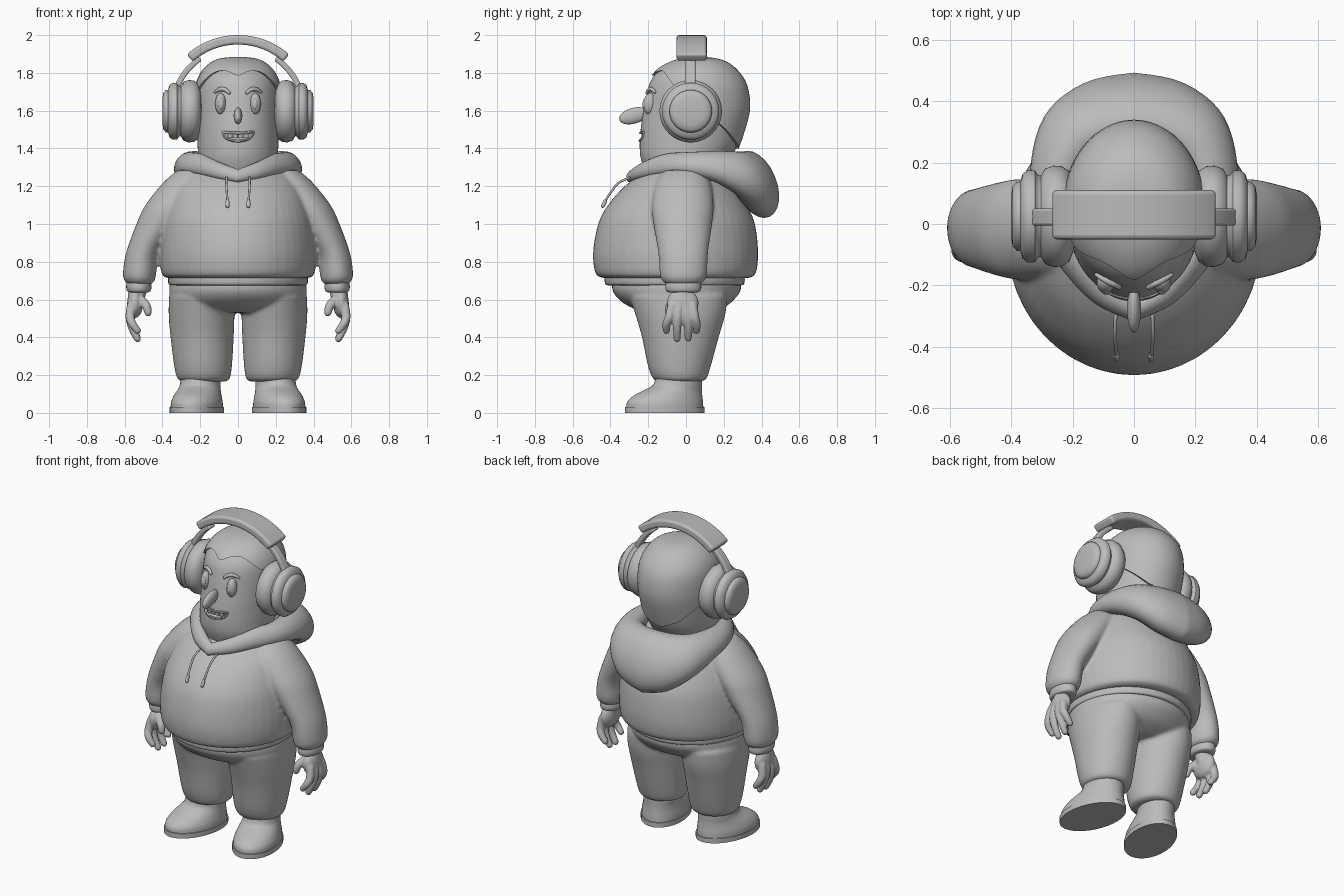
import bpy, bmesh, math
from mathutils import Vector, Matrix

if "Cube" in bpy.data.objects:
    bpy.data.objects.remove(bpy.data.objects["Cube"])

grey = bpy.data.materials.new("plain grey")
grey.diffuse_color = (0.5, 0.5, 0.5, 1)
grey.use_nodes = True
grey.node_tree.nodes["Principled BSDF"].inputs["Base Color"].default_value = grey.diffuse_color


def smooth_rows(rows, n=4):
    """Catmull-Rom resampling of a short table."""
    out = []
    for i in range(len(rows) - 1):
        a, b, c, d = rows[max(i - 1, 0)], rows[i], rows[i + 1], rows[min(i + 2, len(rows) - 1)]
        for k in range(n):
            t = k / n
            out.append(tuple(0.5 * (2 * q + (r - p) * t + (2 * p - 5 * q + 4 * r - s) * t * t
                                    + (3 * q - p - 3 * r + s) * t ** 3)
                             for p, q, r, s in zip(a, b, c, d)))
    return out + [tuple(rows[-1])]


def skin(bm, rings, loop=False):
    """Bridge rings of points, capped unless they form a loop."""
    vs = [[bm.verts.new(p) for p in r] for r in rings]
    n = len(vs[0])
    for i in range(len(vs) if loop else len(vs) - 1):
        a, b = vs[i], vs[(i + 1) % len(vs)]
        for j in range(n):
            bm.faces.new((a[j], a[(j + 1) % n], b[(j + 1) % n], b[j]))
    if not loop:
        bm.faces.new(vs[0])
        bm.faces.new(vs[-1])


def loft(bm, rows, side=1, n=48):
    """Stacked ellipses from rows of (z, cx, rx, cy, ry)."""
    skin(bm, [[(side * cx + rx * math.cos(2 * math.pi * k / n), cy + ry * math.sin(2 * math.pi * k / n), z)
               for k in range(n)] for z, cx, rx, cy, ry in smooth_rows(rows)])


def tube(bm, rows, n=14):
    """Round-ended tube through rows of (x, y, z, radius)."""
    s = smooth_rows(rows)
    pts = [(Vector(p[:3]), p[3]) for p in s]
    t0, t1 = (pts[0][0] - pts[1][0]).normalized(), (pts[-1][0] - pts[-2][0]).normalized()
    (p0, r0), (p1, r1) = pts[0], pts[-1]
    ends = ((0.95, 0.3), (0.6, 0.8))
    pts = ([(p0 + t0 * r0 * h, r0 * w) for h, w in ends] + pts
           + [(p1 + t1 * r1 * h, r1 * w) for h, w in reversed(ends)])
    rings = []
    for i, (p, r) in enumerate(pts):
        t = (pts[min(i + 1, len(pts) - 1)][0] - pts[max(i - 1, 0)][0]).normalized()
        u = t.cross(Vector((0.13, 1, 0.07))).normalized()
        v = t.cross(u)
        rings.append([p + r * (u * math.cos(2 * math.pi * k / n) + v * math.sin(2 * math.pi * k / n))
                      for k in range(n)])
    skin(bm, rings)


def ball(bm, loc, size, tilt=0):
    m = Matrix.Translation(loc) @ Matrix.Rotation(tilt, 4, 'X') @ Matrix.Diagonal((*size, 1))
    bmesh.ops.create_uvsphere(bm, u_segments=24, v_segments=14, radius=1, matrix=m)


def finish(bm, name, voxel=0, bevel=0, relax=5):
    bmesh.ops.recalc_face_normals(bm, faces=bm.faces)
    me = bpy.data.meshes.new(name)
    bm.to_mesh(me)
    bm.free()
    me.materials.append(grey)
    ob = bpy.data.objects.new(name, me)
    bpy.context.collection.objects.link(ob)
    bpy.ops.object.select_all(action='DESELECT')
    ob.select_set(True)
    bpy.context.view_layer.objects.active = ob
    bpy.ops.object.shade_smooth_by_angle(angle=math.radians(45))
    if bevel:
        b = ob.modifiers.new("bevel", 'BEVEL')
        b.width, b.segments = bevel, 3
    if voxel:
        r = ob.modifiers.new("blend", 'REMESH')
        r.mode, r.voxel_size, r.use_smooth_shade = 'VOXEL', voxel, True
        s = ob.modifiers.new("relax", 'SMOOTH')
        s.factor, s.iterations = 0.5, relax
    return ob


# Hoodie: torso and sleeves blended together
bm = bmesh.new()
loft(bm, [(.715, 0, .38, -.055, .39), (.74, 0, .405, -.055, .425), (.85, 0, .413, -.055, .437),
          (1.0, 0, .40, -.05, .415), (1.1, 0, .375, -.045, .368), (1.2, 0, .335, -.03, .295),
          (1.28, 0, .27, 0, .22), (1.33, 0, .2, .02, .17)])
for s in (1, -1):
    loft(bm, [(1.285, .24, .08, -.01, .10), (1.22, .27, .125, -.015, .145), (1.1, .36, .13, -.017, .163),
              (1.0, .42, .118, -.017, .155), (.85, .502, .09, -.015, .132), (.74, .521, .088, -.014, .125),
              (.70, .521, .08, -.014, .112), (.68, .521, .06, -.014, .085)], s)
finish(bm, "hoodie", voxel=.011)

# Ribbed hem and cuffs
bm = bmesh.new()
loft(bm, [(.675, 0, .35, -.06, .35), (.68, 0, .366, -.06, .366), (.70, 0, .371, -.06, .371),
          (.72, 0, .369, -.06, .368), (.73, 0, .35, -.06, .35)])
finish(bm, "hoodie_hem")
for s in (1, -1):
    bm = bmesh.new()
    loft(bm, [(.638, .525, .048, -.014, .075), (.645, .525, .062, -.014, .09),
              (.67, .525, .067, -.014, .095), (.71, .525, .06, -.014, .088)], s, 32)
    finish(bm, "cuff")

# Hood and collar: ring of tilted ellipses that swells toward the back
half = smooth_rows([(0, -.285, 1.255, .03, .035), (.11, -.225, 1.285, .037, .045), (.20, -.12, 1.315, .042, .055),
                    (.26, 0, 1.32, .055, .06), (.265, .14, 1.305, .075, .08), (.22, .275, 1.265, .10, .12),
                    (.12, .345, 1.225, .115, .16), (0, .37, 1.21, .115, .178)], 5)
rings = []
for x, y, z, a, b in half + [(-p[0], *p[1:]) for p in half[-2:0:-1]]:
    d = Vector((x, y - .05, 0)).normalized()
    rings.append([Vector((x, y, z + b * math.sin(w))) + d * (a * math.cos(w) - .25 * b * math.sin(w))
                  for w in (2 * math.pi * k / 24 for k in range(24))])
bm = bmesh.new()
skin(bm, rings, loop=True)
finish(bm, "hood")

# Drawstrings
for s in (1, -1):
    bm = bmesh.new()
    tube(bm, [(s * .06, -.30, 1.245, .006), (s * .062, -.36, 1.215, .006), (s * .058, -.41, 1.15, .006),
              (s * .056, -.428, 1.12, .006)])
    tube(bm, [(s * .056, -.428, 1.12, .010), (s * .055, -.44, 1.095, .010)])
    finish(bm, "drawstring")

# Trousers: pelvis and legs blended together
bm = bmesh.new()
loft(bm, [(.53, 0, .24, -.04, .17), (.56, 0, .325, -.045, .25), (.60, 0, .355, -.05, .305),
          (.65, 0, .365, -.05, .34), (.71, 0, .355, -.05, .34)])
for s in (1, -1):
    loft(bm, [(.165, .18, .11, -.03, .105), (.18, .182, .138, -.033, .14), (.25, .185, .153, -.035, .167),
              (.4, .19, .167, -.03, .203), (.52, .193, .174, -.03, .238), (.62, .193, .172, -.04, .26)], s)
finish(bm, "trousers", voxel=.011)

# Shoes turned slightly outward
for s in (1, -1):
    bm = bmesh.new()
    loft(bm, [(.03, 0, .132, 0, .208), (.06, 0, .130, .002, .204), (.095, 0, .12, .02, .182),
              (.125, 0, .11, .05, .15), (.15, 0, .106, .07, .13), (.2, 0, .104, .078, .122)])
    sole = bmesh.new()
    skin(sole, [[(.137 * math.cos(a), .215 * math.sin(a), z) for a in (2 * math.pi * k / 48 for k in range(48))]
                for z in (0, .03)])
    for b, nm in ((bm, "shoe"), (sole, "shoe_sole")):
        bmesh.ops.transform(b, matrix=Matrix.Translation((s * .218, -.112, 0)) @ Matrix.Rotation(s * .26, 4, 'Z'),
                            verts=b.verts)
        finish(b, nm)

# Hands: palm, four fingers and thumb
for s in (1, -1):
    bm = bmesh.new()
    ball(bm, (s * .545, -.018, .58), (.042, .085, .078))
    tube(bm, [(s * .53, -.014, .66, .05), (s * .54, -.016, .60, .045)])
    for y0, y1, tip in ((-.072, -.103, .435), (-.038, -.047, .392), (.002, .012, .395), (.035, .056, .435)):
        tube(bm, [(s * .562, y0, .57, .026), (s * .572, (y0 + y1) / 2, .51, .024),
                  (s * .56, y1, (tip + .51) / 2, .022), (s * .532, y1, tip, .019)])
    tube(bm, [(s * .515, -.06, .60, .025), (s * .485, -.085, .565, .024), (s * .476, -.092, .53, .02)])
    finish(bm, "hand", voxel=.0065, relax=3)

# Head profile: z, half width, front y, back y
HEAD = smooth_rows([(1.24, .17, -.20, .17), (1.33, .205, -.235, .22), (1.4, .213, -.245, .265), (1.5, .216, -.24, .30),
                    (1.6, .218, -.225, .325), (1.7, .215, -.205, .318), (1.76, .202, -.185, .295),
                    (1.81, .172, -.145, .255), (1.845, .132, -.085, .21), (1.865, .085, -.02, .155),
                    (1.872, .03, .04, .1)], 5)


def head_point(z, ang, off=0):
    i = next((i for i in range(len(HEAD) - 2) if HEAD[i + 1][0] >= z), len(HEAD) - 2)
    a, b = HEAD[i], HEAD[i + 1]
    t = min(max((z - a[0]) / (b[0] - a[0]), 0), 1)
    _, rx, f, k = (p + (q - p) * t for p, q in zip(a, b))
    return Vector(((rx + off) * math.sin(ang), (f + k) / 2 - ((k - f) / 2 + off) * math.cos(ang), z))


def face_y(x, z):
    w = head_point(z, math.pi / 2).x
    return head_point(z, math.asin(x / w)).y


ANG = [2 * math.pi * k / 64 for k in range(64)]
bm = bmesh.new()
skin(bm, [[head_point(r[0], a) for a in ANG] for r in HEAD])
head = finish(bm, "head")

# Hair cap following a wavy hairline
line = smooth_rows([(0, 1.785), (18, 1.808), (36, 1.808), (54, 1.77), (72, 1.70), (90, 1.62), (108, 1.56),
                    (126, 1.51), (144, 1.46), (162, 1.42), (180, 1.40)], 6)


def hairline(a):
    d = math.degrees(min(a, 2 * math.pi - a))
    return min(line, key=lambda p: abs(p[0] - d))[1]


rings = [[head_point(hairline(a), a, -.02) for a in ANG]]
for k in range(19):
    q = (1 - k / 18) ** 2
    rings.append([head_point(1.872 - (1.872 - hairline(a)) * q, a, .014) + Vector((0, 0, .011 * (1 - q)))
                  for a in ANG])
bm = bmesh.new()
skin(bm, rings)
finish(bm, "hair")

# Mouth: cut opening, lip rim and teeth
upper = [(-.08 + .02 * k, 1.482 + .6 * (-.08 + .02 * k) ** 2) for k in range(9)]
lower = [(.075 * math.cos(a), 1.475 - .036 * math.sin(a)) for a in (math.pi * k / 8 for k in range(1, 8))]
outline = upper + lower
bm = bmesh.new()
skin(bm, [[(x, y, z) for x, z in outline] for y in (-.4, -.19)])
cutter = finish(bm, "mouth_cutter")
cutter.hide_render = True
cutter.hide_viewport = True
cut = head.modifiers.new("mouth", 'BOOLEAN')
cut.operation, cut.object, cut.solver = 'DIFFERENCE', cutter, 'EXACT'
bm = bmesh.new()
tube(bm, [(x, face_y(x, z), z, .007) for x, z in outline + outline[:1]], 8)
finish(bm, "lips")
for x in (-.042, -.014, .014, .042):
    bm = bmesh.new()
    bmesh.ops.create_cube(bm, size=1, matrix=Matrix.Translation((x, -.215 if abs(x) < .03 else -.21, 1.469))
                          @ Matrix.Diagonal((.026, .04, .03, 1)))
    finish(bm, "tooth", bevel=.004)

# Nose, eyes and eyebrows
bm = bmesh.new()
ball(bm, (0, -.278, 1.573), (.023, .078, .042), .28)
finish(bm, "nose")
for s in (1, -1):
    bm = bmesh.new()
    ball(bm, (s * .092, -.192, 1.637), (.029, .034, .057), -.1)
    finish(bm, "eye")
    bm = bmesh.new()
    ball(bm, (s * .090, -.220, 1.637), (.014, .010, .03), -.1)
    finish(bm, "pupil")
    bm = bmesh.new()
    tube(bm, [(s * x, face_y(x, z) - .006, z, r) for x, z, r in
              ((.048, 1.695, .009), (.068, 1.711, .011), (.095, 1.713, .011), (.122, 1.698, .007))], 10)
    finish(bm, "eyebrow")

# Headphone cups turned around the x axis
CUP = [(.19, .01), (.195, .11), (.21, .147), (.235, .163), (.262, .165), (.29, .155), (.303, .132), (.312, .134),
       (.322, .149), (.345, .151), (.363, .138), (.370, .113), (.382, .112), (.395, .098), (.400, .07), (.401, .01)]
for s in (1, -1):
    bm = bmesh.new()
    skin(bm, [[(s * x, .025 + r * math.cos(a), 1.597 + r * math.sin(a)) for a in ANG] for x, r in CUP])
    finish(bm, "headphone_cup")


# Headband: padded arch and two thin arms
def arch(name, r0, r1, a0, a1, y0, y1, bevel):
    b = bmesh.new()
    rr = []
    for k in range(25):
        a = math.radians(a0 + (a1 - a0) * k / 24)
        rr.append([(r * math.sin(a), y, 1.59 + r * math.cos(a))
                   for r, y in ((r0, y0), (r1, y0), (r1, y1), (r0, y1))])
    skin(b, rr)
    m = finish(b, name, bevel=bevel)
    m.modifiers["bevel"].limit_method = 'ANGLE'


arch("headband_pad", .36, .41, -41.5, 41.5, -.05, .11, .014)
for s in (1, -1):
    arch("headband_arm", .335, .365, s * 35, s * 88, -.005, .05, .008)
